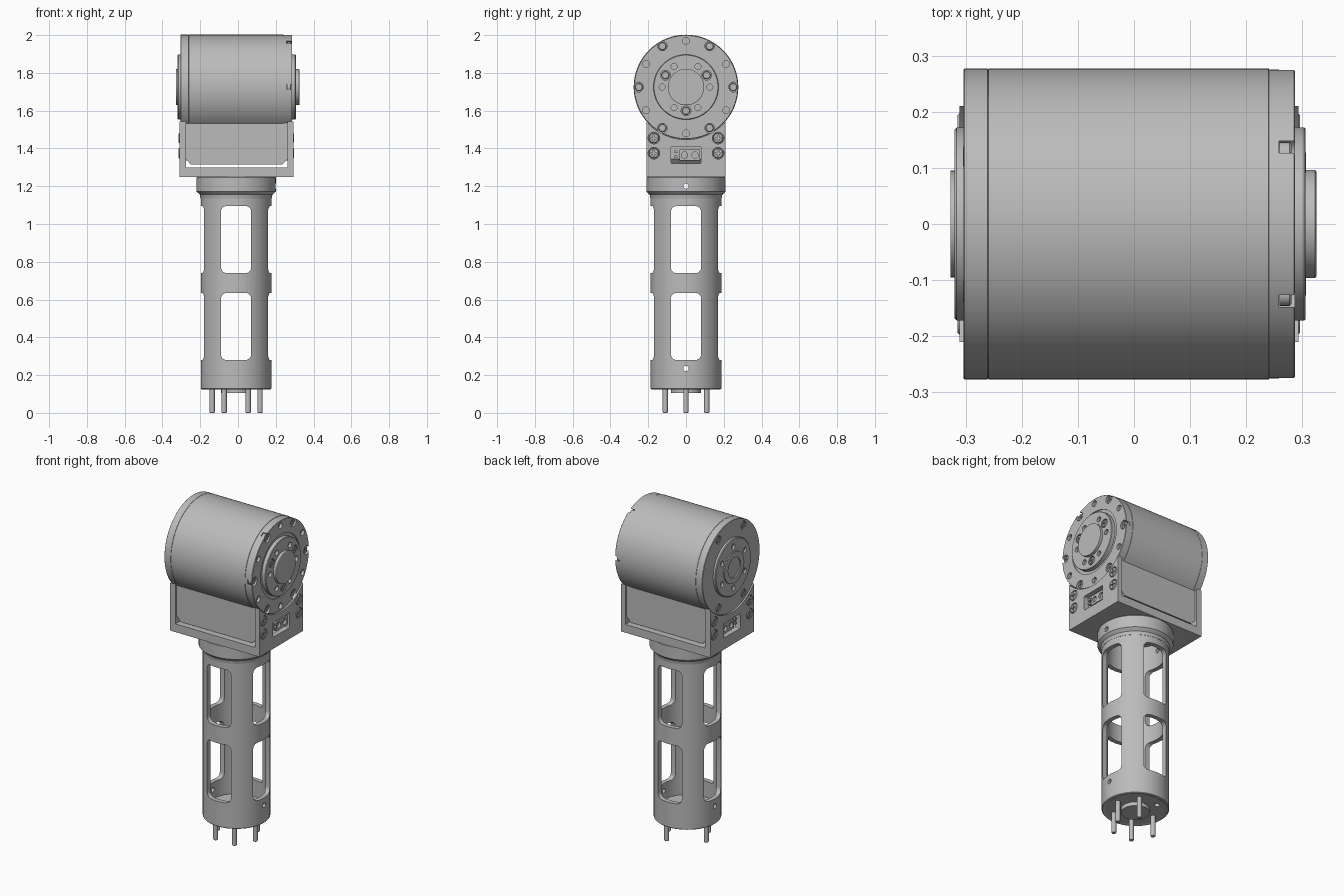
import bpy, bmesh
from math import pi, sin, cos, radians, asin
from mathutils import Matrix, Vector

if "Cube" in bpy.data.objects:
    bpy.data.objects.remove(bpy.data.objects["Cube"])

metal = bpy.data.materials.new("grey_metal")
metal.use_nodes = True
grey = (0.5, 0.5, 0.5, 1)
metal.diffuse_color = grey
metal.node_tree.nodes["Principled BSDF"].inputs["Base Color"].default_value = grey

CX = -0.01            # column axis
DZ = 1.725            # drum axis height
DR = 0.277            # drum radius
TO_X = Matrix.Rotation(pi / 2, 4, 'Y')


def finish(name, bm):
    bmesh.ops.recalc_face_normals(bm, faces=bm.faces)
    me = bpy.data.meshes.new(name)
    bm.to_mesh(me)
    bm.free()
    me.materials.append(metal)
    ob = bpy.data.objects.new(name, me)
    bpy.context.collection.objects.link(ob)
    return ob


def lathe(name, profile, centre, along_x=False, seg=64, tube=False):
    """Revolve (radius, height) points; tube closes the profile on itself."""
    bm = bmesh.new()
    rings = [[bm.verts.new((r * cos(2 * pi * i / seg), r * sin(2 * pi * i / seg), h))
              for i in range(seg)] for r, h in profile]
    pairs = list(zip(rings, rings[1:]))
    if tube:
        pairs.append((rings[-1], rings[0]))
    else:
        bm.faces.new(rings[0])
        bm.faces.new(rings[-1])
    for a, b in pairs:
        for i in range(seg):
            j = (i + 1) % seg
            bm.faces.new((a[i], a[j], b[j], b[i]))
    m = Matrix.Translation(centre) @ (TO_X if along_x else Matrix())
    bmesh.ops.transform(bm, matrix=m, verts=bm.verts)
    return finish(name, bm)


def rod(name, radius, a, b, centre, along_x=False, seg=20):
    return lathe(name, [(radius, a), (radius, b)], centre, along_x, seg)


def prism(name, outline, a, b, axis):
    """Extrude a 2D outline from a to b along axis x or y."""
    bm = bmesh.new()
    place = (lambda u, v, w: (w, u, v)) if axis == 'x' else (lambda u, v, w: (u, w, v))
    lo, hi = [[bm.verts.new(place(u, v, w)) for u, v in outline] for w in (a, b)]
    bm.faces.new(lo)
    bm.faces.new(hi)
    for i in range(len(lo)):
        j = (i + 1) % len(lo)
        bm.faces.new((lo[i], lo[j], hi[j], hi[i]))
    return finish(name, bm)


def rounded(u0, u1, v0, v1, r, n=5):
    pts = []
    for k, (cu, cv) in enumerate([(u1 - r, v1 - r), (u0 + r, v1 - r),
                                  (u0 + r, v0 + r), (u1 - r, v0 + r)]):
        for i in range(n + 1):
            t = pi / 2 * (k + i / n)
            pts.append((cu + r * cos(t), cv + r * sin(t)))
    return pts


def cut(ob, cutters):
    for c in cutters:
        mod = ob.modifiers.new("cut", 'BOOLEAN')
        mod.operation, mod.solver, mod.object = 'DIFFERENCE', 'EXACT', c
    dg = bpy.context.evaluated_depsgraph_get()
    me = bpy.data.meshes.new_from_object(ob.evaluated_get(dg))
    ob.modifiers.clear()
    ob.data = me
    for c in cutters:
        bpy.data.objects.remove(c)


def on_face(radius, deg):
    t = radians(deg)
    return Vector((0, radius * cos(t), DZ + radius * sin(t)))


# Cross-recessed screw head, reused for every screw
head = lathe("screw_head", [(1, -0.6), (1, 0.25), (0.85, 0.4)], (0, 0, 0), True, 20)
cut(head, [prism("slot", rounded(-a, a, -b, b, 0.05, 1), 0.1, 1, 'x')
           for a, b in ((0.6, 0.14), (0.14, 0.6))])
head_mesh = head.data
bpy.data.objects.remove(head)


def screw(name, size, x, pos, side):
    ob = bpy.data.objects.new(name, head_mesh)
    ob.location = (x, pos[1], pos[2])
    ob.scale = (size * side, size, size)
    if side < 0:
        ob.scale.x = size
        ob.rotation_euler.z = pi
    bpy.context.collection.objects.link(ob)


# Drum with shallow seams, stepped flanges and hubs
drum = lathe("drum", [
    (0.06, -0.320), (0.06, -0.327), (0.095, -0.327), (0.095, -0.320), (0.168, -0.320),
    (0.172, -0.316), (0.172, -0.304), (DR - 0.002, -0.304), (DR, -0.302), (DR, -0.261),
    (DR - 0.002, -0.260), (DR, -0.259), (DR, 0.240), (DR - 0.002, 0.241),
    (DR - 0.002, 0.285), (DR - 0.004, 0.287), (0.19, 0.287), (0.19, 0.281),
    (0.172, 0.281), (0.172, 0.303), (0.169, 0.306), (0.096, 0.306), (0.096, 0.323),
    (0.093, 0.325)], (0, 0, DZ), True, 96)
holes = []
for k in range(6):
    holes.append(rod("notch", 0.026, 0.258, 0.32, on_face(0.252, 60 * k), True))
    holes.append(rod("hole", 0.018, 0.27, 0.32, on_face(0.245, 60 * k + 30), True))
    holes.append(rod("hole", 0.016, 0.29, 0.32, on_face(0.126, 60 * k), True))
    holes.append(rod("hole", 0.016, -0.34, -0.308, on_face(0.126, 60 * k + 30), True))
for a in (60, 120, 240, 300):
    holes.append(rod("hole", 0.024, -0.32, -0.285, on_face(0.24, a), True))
for a in (30, 150, 270):
    holes.append(rod("hole", 0.026, 0.29, 0.32, on_face(0.126, a), True))
cut(drum, holes)
for k in range(6):
    screw("flange_screw", 0.021, 0.272, on_face(0.25, 60 * k), 1)
for a in (30, 150, 270):
    screw("hub_screw", 0.021, 0.298, on_face(0.126, a), 1)
for a in (60, 120, 240, 300):
    screw("rear_screw", 0.020, -0.297, on_face(0.24, a), -1)

# Bracket: two cheeks hugging the drum and a floor plate
half = asin(0.21 / (DR + 0.001))
arc = [((DR + 0.001) * sin(t), DZ - (DR + 0.001) * cos(t))
       for t in [half * (1 - 2 * i / 24) for i in range(25)]]
for side, x0, x1 in ((1, 0.262, 0.293), (-1, -0.276, -0.311)):
    cheek = prism("bracket_cheek", [(-0.21, 1.25), (0.21, 1.25)] + arc, min(x0, x1), max(x0, x1), 'x')
    pos = [Vector((0, y, z)) for y in (-0.17, 0.17) for z in (1.455, 1.375)]
    cutters = [rod("hole", 0.031, x1 - 0.012, x1 + 0.012, p, True) for p in pos]
    cutters.append(prism("port", rounded(-0.08, 0.08, 1.32, 1.41, 0.008, 3), x0 - 0.05, x0 + 0.05, 'x'))
    cut(cheek, cutters)
    for p in pos:
        screw("bracket_screw", 0.028, x1 - 0.008 * side, p, side)
    # Connector inside the cheek opening
    lo, hi = sorted((x0 - 0.01 * side, x1 - 0.012 * side))
    plug = prism("connector", rounded(-0.035, 0.075, 1.335, 1.395, 0.005, 2), lo, hi, 'x')
    cut(plug, [rod("socket", 0.017, x1 - 0.025, x1 + 0.025, (0, y, 1.365), True) for y in (-0.008, 0.048)])
    for z in (1.35, 1.375):
        prism("connector_contact", rounded(-0.062, -0.045, z, z + 0.014, 0.003, 1), lo, hi, 'x')
prism("bracket_floor", rounded(-0.311, 0.293, 1.25, 1.30, 0.01, 3), -0.21, 0.21, 'y')

# Panelled block between the cheeks, with a slot left over the floor
prism("bracket_core", [(-0.277, 1.345), (-0.25, 1.315), (0.235, 1.315), (0.263, 1.345),
                       (0.263, 1.60), (-0.277, 1.60)], -0.198, 0.198, 'y')

# Collar under the bracket
collar = lathe("collar", [(0.16, 1.13), (0.188, 1.135), (0.192, 1.155), (0.21, 1.172), (0.21, 1.245),
                          (0.205, 1.25), (0.16, 1.25)], (CX, 0, 0), tube=True)
cut(collar, [rod("pin_hole", 0.014, -0.4, 0.4, (CX, 0, 1.2), True)])

# Column tube with two tiers of rounded windows on four sides
column = lathe("column", [(0.16, 0.13), (0.183, 0.125), (0.187, 0.129), (0.187, 1.14), (0.16, 1.14)],
               (CX, 0, 0), tube=True)
cutters = [rod("pin_hole", 0.014, -0.4, 0.4, (CX, 0, 0.235), True)]
for z0, z1 in ((0.28, 0.635), (0.74, 1.095)):
    cutters.append(prism("window", rounded(-0.08, 0.08, z0, z1, 0.03), -0.4, 0.4, 'x'))
    cutters.append(prism("window", rounded(CX - 0.08, CX + 0.08, z0, z1, 0.03), -0.4, 0.4, 'y'))
cut(column, cutters)

# Base cap, boss and pins; one position is an empty hole
cap = lathe("base_cap", [(0.08, 0.105), (0.08, 0.128), (0.165, 0.128), (0.165, 0.18)], (CX, 0, 0))
for k in range(6):
    p = (CX + 0.127 * cos(k * pi / 3), 0.127 * sin(k * pi / 3), 0)
    if k == 2:
        cut(cap, [rod("empty_hole", 0.016, 0.1, 0.17, p)])
    else:
        lathe("base_pin", [(0.011, 0), (0.014, 0.005), (0.014, 0.15)], p, seg=16)

# Smooth shading with sharp edges kept
bpy.ops.object.select_all(action='DESELECT')
seen = set()
for ob in bpy.context.collection.objects:
    if ob.type == 'MESH' and ob.data.materials and ob.data.materials[0] == metal and ob.data not in seen:
        seen.add(ob.data)
        ob.select_set(True)
        bpy.context.view_layer.objects.active = ob
bpy.ops.object.shade_smooth_by_angle(angle=radians(30))
